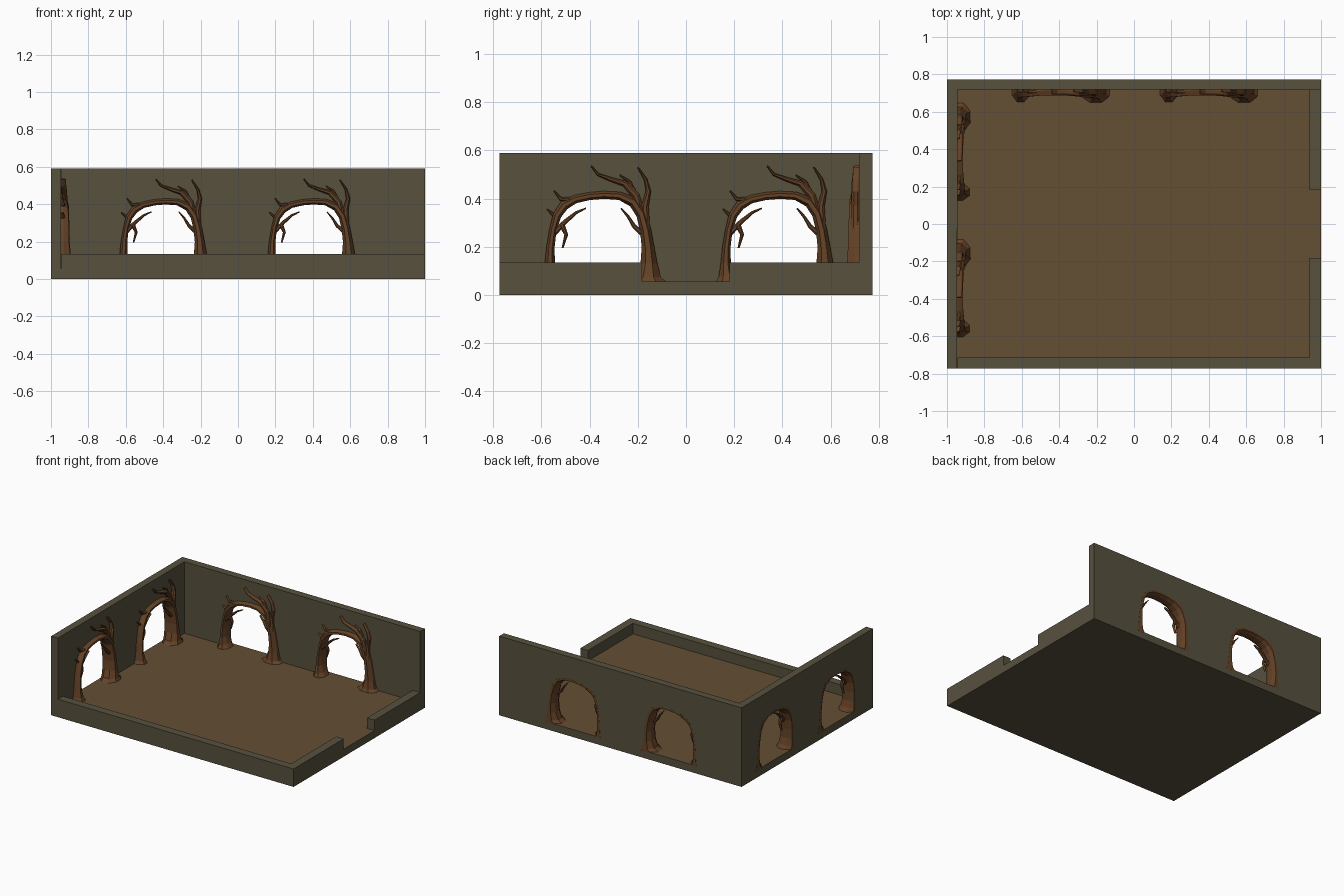
import bpy, bmesh, math
from mathutils import Matrix, Vector

if "Cube" in bpy.data.objects:
    bpy.data.objects.remove(bpy.data.objects["Cube"])


def material(name, rgb):
    m = bpy.data.materials.new(name)
    m.diffuse_color = (*rgb, 1)
    m.use_nodes = True
    m.node_tree.nodes["Principled BSDF"].inputs["Base Color"].default_value = m.diffuse_color
    return m


STONE = material("stone", (0.095, 0.082, 0.048))
EARTH = material("earth", (0.125, 0.077, 0.034))
WOOD = material("wood", (0.13, 0.055, 0.02))
FLOOR = 0.056


def add_object(name, bm, mats):
    bmesh.ops.recalc_face_normals(bm, faces=bm.faces)
    me = bpy.data.meshes.new(name)
    bm.to_mesh(me)
    bm.free()
    for m in mats:
        me.materials.append(m)
    ob = bpy.data.objects.new(name, me)
    bpy.context.collection.objects.link(ob)
    return ob


def box(name, lo, hi, mats=(STONE,)):
    bm = bmesh.new()
    bmesh.ops.create_cube(bm, size=1)
    for v in bm.verts:
        v.co = Vector([(a + b) / 2 + c * (b - a) for a, b, c in zip(lo, hi, v.co)])
    if len(mats) > 1:  # top face takes the second material
        bm.normal_update()
        for f in bm.faces:
            f.material_index = int(f.normal.z > 0.5)
    return add_object(name, bm, mats)


# Arched notch in the tall walls: (along wall, height)
NOTCH = [(-.213, FLOOR), (-.213, .25), (-.19, .34), (-.14, .393), (0, .412),
         (.1, .405), (.15, .35), (.17, .25), (.17, FLOOR)]


def tall_wall(name, start, end, centres, matrix):
    """Upright outline with arch notches, extruded outward from the inner face."""
    outline = [(start, FLOOR)]
    for c in centres:
        outline += [(c + u, z) for u, z in NOTCH]
    outline += [(end, FLOOR), (end, .59), (start, .59)]
    bm = bmesh.new()
    face = bm.faces.new([bm.verts.new((u, 0, z)) for u, z in outline])
    ext = bmesh.ops.extrude_face_region(bm, geom=[face])["geom"]
    for v in ext:
        if isinstance(v, bmesh.types.BMVert):
            v.co.y = .055
    ob = add_object(name, bm, [STONE])
    ob.matrix_world = matrix


def limb(bm, pts, back):
    """Eight-sided limb; each point is (along, height, half width, front depth)."""
    n, rings = 8, []
    for i, (u, z, r, front) in enumerate(pts):
        a, b = pts[max(i - 1, 0)], pts[min(i + 1, len(pts) - 1)]
        t = Vector((b[0] - a[0], b[1] - a[1])).normalized()
        mid, half = (front + back) / 2, (front - back) / 2
        ring = []
        for k in range(n):
            ang = 2 * math.pi * (k + .5) / n
            side = r * math.cos(ang) / math.cos(math.pi / n)
            w = mid + half * math.sin(ang) / math.cos(math.pi / n)
            ring.append(bm.verts.new((u + t.y * side, -w, z - t.x * side)))
        rings.append(ring)
    for p, q in zip(rings, rings[1:]):
        for k in range(n):
            bm.faces.new((p[k], p[(k + 1) % n], q[(k + 1) % n], q[k]))
    bm.faces.new(rings[0])
    bm.faces.new(rings[-1])


def twig(bm, path, r0, r1, front=.024):
    """Tapering side branch lying against the wall."""
    m = len(path) - 1
    pts = [(u, z, r0 + (r1 - r0) * i / m, front - .012 * i / m)
           for i, (u, z) in enumerate(path)]
    limb(bm, pts, -.004)


def tree_arch():
    bm = bmesh.new()
    # two trunks joined by the bent lintel, passing through the wall
    limb(bm, [(.183, .05, .085, .072), (.184, .075, .052, .06), (.186, .13, .035, .05),
              (.182, .2, .026, .046), (.172, .27, .023, .044), (.155, .335, .022, .042),
              (.122, .385, .022, .04), (.065, .411, .017, .034), (0, .415, .016, .03),
              (-.06, .41, .016, .03), (-.12, .397, .017, .032), (-.165, .372, .02, .036),
              (-.195, .33, .018, .04), (-.212, .27, .015, .04), (-.222, .2, .017, .042),
              (-.225, .13, .021, .046), (-.222, .08, .032, .055),
              (-.22, .05, .05, .068)], -.0555)
    # tall crown branches
    twig(bm, [(.148, .34), (.133, .41), (.085, .462), (.03, .479), (-.025, .5), (-.053, .535)], .019, .003, .036)
    twig(bm, [(.172, .27), (.17, .37), (.184, .43), (.172, .48), (.14, .53)], .019, .003, .036)
    twig(bm, [(.125, .425), (.105, .47), (.065, .497)], .011, .003)
    # short spikes on the left shoulder
    twig(bm, [(-.13, .395), (-.18, .398), (-.207, .432)], .012, .003)
    twig(bm, [(-.195, .31), (-.212, .335), (-.237, .356)], .011, .003)
    # drooping twigs inside the opening
    twig(bm, [(-.21, .255), (-.16, .305), (-.115, .342), (-.075, .36)], .013, .003)
    twig(bm, [(-.175, .29), (-.157, .25), (-.172, .195)], .012, .004)
    twig(bm, [(.165, .25), (.125, .285), (.1, .325), (.07, .36)], .012, .003)
    return add_object("tree_arch", bm, [WOOD])


# Floor slab and low walls with the doorway gap on the right
box("floor_slab", (-1, -.773, 0), (1, .773, FLOOR), (STONE, EARTH))
box("front_low_wall", (-.945, -.773, FLOOR), (1, -.713, .134))
box("right_low_wall_front", (.938, -.713, FLOOR), (1, -.183, .134))
box("right_low_wall_back", (.938, .181, FLOOR), (1, .718, .134))

# Tall back and left walls
BACK = Matrix.Translation((0, .718, 0))
LEFT = Matrix.Translation((-.945, 0, 0)) @ Matrix.Rotation(math.pi / 2, 4, 'Z')
BACK_ARCHES, LEFT_ARCHES = (-.387, .405), (-.34, .39)
tall_wall("back_wall", -.945, 1, BACK_ARCHES, BACK)
tall_wall("left_wall", -.773, .773, LEFT_ARCHES, LEFT)

# Tree arches, one mesh shared by all four openings
arch = tree_arch()
places = [(BACK, c) for c in BACK_ARCHES] + [(LEFT, c) for c in LEFT_ARCHES]
for i, (m, c) in enumerate(places):
    ob = arch if i == 0 else arch.copy()
    if i:
        bpy.context.collection.objects.link(ob)
    ob.name = f"tree_arch_{i + 1}"
    ob.matrix_world = m @ Matrix.Translation((c, 0, 0))
